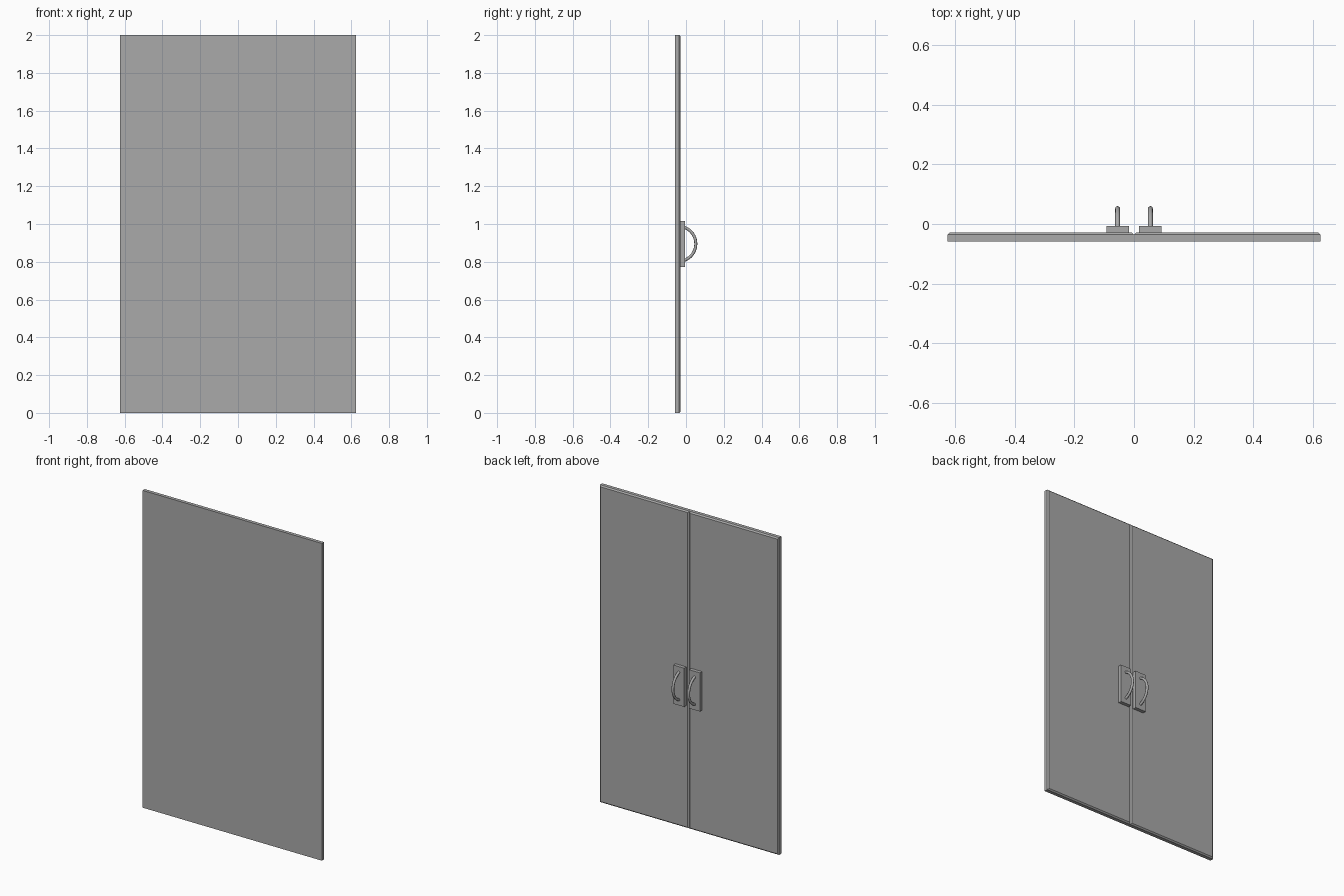
import bpy
import bmesh
from math import cos, sin, acos, radians
from mathutils import Vector

cube = bpy.data.objects.get("Cube")
if cube:
    bpy.data.objects.remove(cube, do_unlink=True)

grey = bpy.data.materials.new("door_grey")
grey.use_nodes = True
colour = (0.4, 0.4, 0.4, 1)
grey.diffuse_color = colour
grey.node_tree.nodes["Principled BSDF"].inputs["Base Color"].default_value = colour

HALF_W, HEIGHT = 0.625, 2.0
FRONT, BACK = -0.058, -0.028
PLATE_BACK = -0.006
HANDLE_X, HANDLE_Z = 0.055, 0.895


def box(name, x0, x1, y0, y1, z0, z1, chamfer=0):
    """Box whose back (+y) rim can be chamfered."""
    bm = bmesh.new()
    bmesh.ops.create_cube(bm, size=1)
    low, high = Vector((x0, y0, z0)), Vector((x1, y1, z1))
    for v in bm.verts:
        v.co = [low[i] + (v.co[i] + 0.5) * (high[i] - low[i]) for i in range(3)]
    if chamfer:
        rim = [e for e in bm.edges if all(abs(v.co.y - y1) < 1e-5 for v in e.verts)]
        bmesh.ops.bevel(bm, geom=rim, offset=chamfer, segments=1, affect='EDGES')
    mesh = bpy.data.meshes.new(name)
    bm.to_mesh(mesh)
    bm.free()
    mesh.materials.append(grey)
    obj = bpy.data.objects.new(name, mesh)
    bpy.context.collection.objects.link(obj)
    return obj


def bow_handle(name, x, radius=0.093, tube=0.008, steps=20, sides=12):
    """Round bar swept along an arc that starts and ends inside the plate."""
    centre = 0.06 - tube - radius
    reach = acos((PLATE_BACK - 0.006 - centre) / radius)
    bm = bmesh.new()
    rings = []
    for i in range(steps + 1):
        a = reach * (2 * i / steps - 1)
        ring = []
        for j in range(sides):
            t = radians(360 * j / sides)
            r = radius + tube * cos(t)
            ring.append(bm.verts.new((x + tube * sin(t),
                                      centre + r * cos(a), HANDLE_Z + r * sin(a))))
        rings.append(ring)
    for a, b in zip(rings, rings[1:]):
        for j in range(sides):
            k = (j + 1) % sides
            bm.faces.new((a[j], a[k], b[k], b[j]))
    bm.faces.new(rings[0])
    bm.faces.new(rings[-1])
    bmesh.ops.recalc_face_normals(bm, faces=bm.faces)
    mesh = bpy.data.meshes.new(name)
    bm.to_mesh(mesh)
    bm.free()
    mesh.materials.append(grey)
    obj = bpy.data.objects.new(name, mesh)
    bpy.context.collection.objects.link(obj)
    bpy.ops.object.select_all(action='DESELECT')
    obj.select_set(True)
    bpy.context.view_layer.objects.active = obj
    bpy.ops.object.shade_smooth_by_angle(angle=radians(40))


# Two door leaves, each with a backing plate and a bowed pull handle
for side, s in (("left", 1), ("right", -1)):
    x0, x1 = sorted((0, s * HALF_W))
    box(side + "_door_leaf", x0, x1, FRONT, BACK, 0, HEIGHT, chamfer=0.008)
    px = s * HANDLE_X
    box(side + "_handle_plate", px - 0.0375, px + 0.0375, BACK - 0.002, PLATE_BACK,
        HANDLE_Z - 0.122, HANDLE_Z + 0.122)
    bow_handle(side + "_pull_handle", px)
